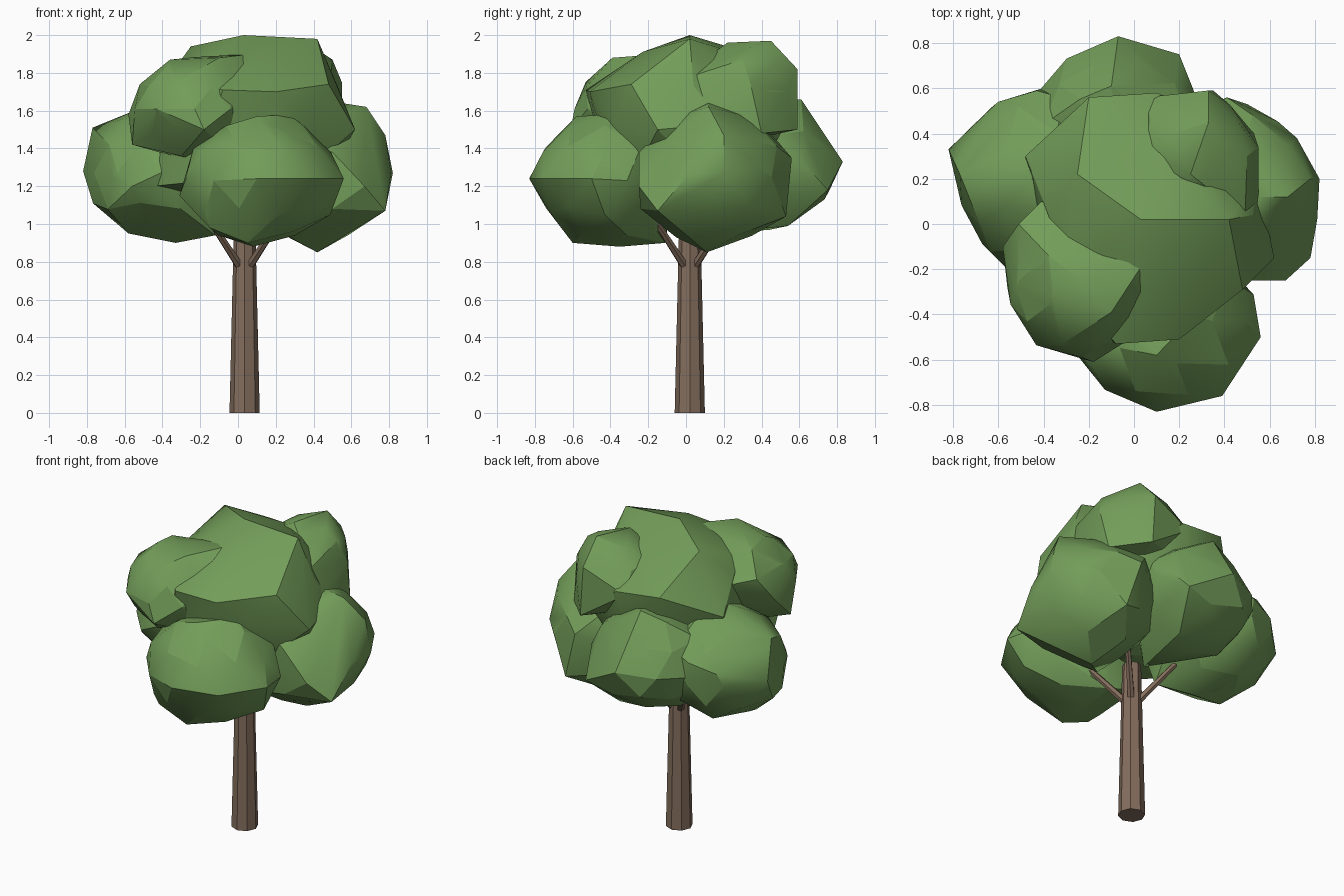
import bpy, bmesh, math, random
from mathutils import Vector, Matrix

random.seed(4)


def material(name, rgb):
    m = bpy.data.materials.new(name)
    m.diffuse_color = (*rgb, 1)
    return m


BARK = material("bark", (0.23, 0.155, 0.11))
LEAF = material("leaf", (0.17, 0.335, 0.1))


def add_object(name, bm, mat, smooth=False):
    bmesh.ops.recalc_face_normals(bm, faces=bm.faces)
    mesh = bpy.data.meshes.new(name)
    bm.to_mesh(mesh)
    bm.free()
    mesh.materials.append(mat)
    ob = bpy.data.objects.new(name, mesh)
    bpy.context.collection.objects.link(ob)
    if smooth:
        bpy.ops.object.select_all(action='DESELECT')
        ob.select_set(True)
        bpy.context.view_layer.objects.active = ob
        bpy.ops.object.shade_smooth_by_angle(angle=math.radians(26))
    return ob


def limb(name, a, b, r1, r2, sides):
    """Tapered faceted cylinder from a to b."""
    a, b = Vector(a), Vector(b)
    d = b - a
    bm = bmesh.new()
    bmesh.ops.create_cone(bm, cap_ends=True, segments=sides, radius1=r1, radius2=r2,
                          depth=d.length,
                          matrix=Matrix.Translation((a + b) / 2)
                          @ d.to_track_quat('Z', 'Y').to_matrix().to_4x4())
    add_object(name, bm, BARK)


def clump(name, centre, radii, tips):
    """Chunky leaf mass: hull of a slightly shrunken ellipsoid and its corner points."""
    bm = bmesh.new()
    bmesh.ops.create_icosphere(bm, subdivisions=2, radius=1)
    for v in bm.verts:
        k = random.uniform(0.9, 0.99)
        v.co = [c + k * r * p for c, r, p in zip(centre, radii, v.co)]
    for t in tips:
        bm.verts.new(t)
    hull = bmesh.ops.convex_hull(bm, input=list(bm.verts))
    loose = {g for g in hull["geom_interior"] + hull["geom_unused"]
             if isinstance(g, bmesh.types.BMVert)}
    bmesh.ops.delete(bm, geom=list(loose), context='VERTS')
    bmesh.ops.dissolve_limit(bm, angle_limit=math.radians(8),
                             verts=bm.verts, edges=bm.edges)
    add_object(name, bm, LEAF, smooth=True)


# Trunk and four diagonal branches
limb("trunk", (0.035, 0.02, 0), (0.035, 0.02, 1.02), 0.08, 0.056, 8)
for i in range(4):
    a = math.radians(45 + 90 * i)
    c, s = math.cos(a), math.sin(a)
    limb(f"branch_{i + 1}", (0.035 + 0.04 * c, 0.02 + 0.04 * s, 0.78),
         (0.035 + 0.28 * c, 0.02 + 0.28 * s, 1.04), 0.023, 0.016, 6)

# Lower ring of foliage
clump("foliage_front", (0.12, -0.43, 1.23), (0.44, 0.39, 0.35), [
    (0.1, -0.83, 1.24), (0.56, -0.5, 1.24), (0.39, -0.76, 1.24), (0.08, -0.35, 0.88),
    (-0.15, -0.6, 0.98), (0.27, -0.4, 1.58), (0.1, -0.58, 1.57), (-0.31, -0.45, 1.15),
    (0.05, -0.6, 0.9), (0.1, -0.11, 0.9), (-0.1, -0.1, 0.96), (0.1, -0.76, 1.38)])
clump("foliage_right", (0.42, 0.15, 1.25), (0.4, 0.41, 0.38), [
    (0.78, -0.15, 1.07), (0.81, 0.02, 1.27), (0.82, 0.2, 1.27), (0.78, 0.2, 1.47),
    (0.68, 0.12, 1.62), (0.55, 0.12, 1.64), (0.42, 0.11, 0.85), (0.72, 0.38, 1.3),
    (0.5, 0.53, 1.04), (0.67, -0.25, 1.2), (0.41, 0.56, 1.35), (0.5, -0.24, 1.08),
    (0.5, -0.25, 1.38), (0.2, -0.1, 0.97)])
clump("foliage_left", (-0.41, 0.2, 1.27), (0.41, 0.42, 0.37), [
    (-0.82, 0.33, 1.28), (-0.77, 0.22, 1.51), (-0.58, 0.1, 0.95), (-0.33, 0.15, 0.9),
    (-0.6, 0.54, 1.35), (-0.67, -0.09, 1.25), (-0.45, 0.2, 1.64), (-0.56, -0.2, 1.2),
    (-0.12, 0.05, 0.94), (-0.43, 0.59, 1.4)])
clump("foliage_back", (-0.08, 0.44, 1.31), (0.38, 0.37, 0.35), [
    (-0.07, 0.83, 1.33), (0.2, 0.75, 1.18), (-0.2, 0.76, 1.18), (0.1, 0.54, 0.99),
    (-0.1, 0.61, 1.66), (0.26, 0.6, 1.35), (-0.41, 0.6, 1.3), (0.05, 0.15, 0.95)])

# Upper foliage
clump("foliage_crown", (0.06, 0.04, 1.53), (0.53, 0.55, 0.46), [
    (0.03, 0.02, 2.0), (0.42, 0.02, 1.98), (-0.25, 0.22, 1.94), (0.2, -0.51, 1.7),
    (-0.08, -0.53, 1.71), (0.48, -0.29, 1.74), (0.62, -0.15, 1.5), (-0.48, 0.3, 1.6),
    (-0.2, 0.56, 1.75), (0.1, 0.58, 1.72), (-0.45, -0.15, 1.2), (-0.25, -0.42, 1.22)])
clump("foliage_upper_left", (-0.23, -0.25, 1.61), (0.35, 0.36, 0.28), [
    (-0.51, 0.0, 1.74), (-0.36, -0.3, 1.87), (0.07, -0.13, 1.9), (0.1, -0.25, 1.83),
    (-0.1, -0.39, 1.88), (-0.56, -0.28, 1.42), (-0.18, -0.61, 1.5), (-0.41, 0.1, 1.72),
    (-0.3, -0.4, 1.36), (-0.58, -0.1, 1.58), (-0.52, -0.28, 1.74)])
clump("foliage_upper_right", (0.27, 0.31, 1.7), (0.28, 0.29, 0.27), [
    (0.33, 0.45, 1.97), (0.25, 0.22, 1.96), (0.33, 0.59, 1.82), (0.35, 0.59, 1.5),
    (0.55, 0.34, 1.75), (0.5, 0.0, 1.6), (0.05, 0.56, 1.7), (0.49, 0.02, 1.78),
    (0.55, 0.1, 1.62), (0.5, 0.3, 1.87), (0.53, 0.4, 1.48)])
